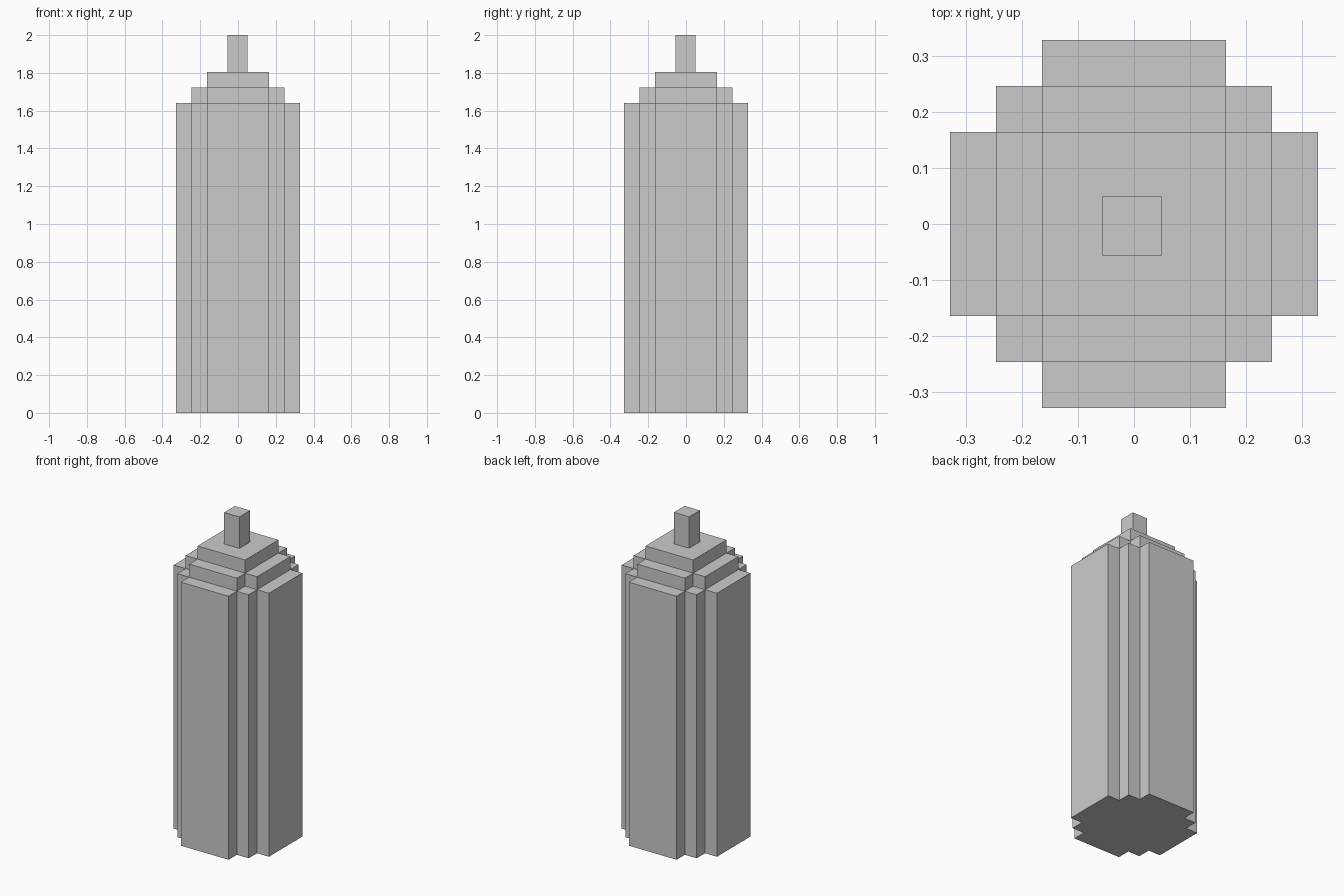
import bpy
import bmesh

cube = bpy.data.objects.get("Cube")
if cube:
    bpy.data.objects.remove(cube, do_unlink=True)

# One plain grey for the whole tower
grey = bpy.data.materials.new("light grey")
grey.use_nodes = True
GREY = (0.6, 0.6, 0.6, 1.0)
grey.diffuse_color = GREY
grey.node_tree.nodes["Principled BSDF"].inputs["Base Color"].default_value = GREY


def prism(name, outline, z0, z1):
    """Extrude a counter-clockwise outline from z0 up to z1."""
    bm = bmesh.new()
    base = bm.faces.new([bm.verts.new((x, y, z0)) for x, y in outline])
    top = bmesh.ops.extrude_face_region(bm, geom=[base], use_keep_orig=True)
    verts = [v for v in top["geom"] if isinstance(v, bmesh.types.BMVert)]
    bmesh.ops.translate(bm, verts=verts, vec=(0, 0, z1 - z0))
    bmesh.ops.recalc_face_normals(bm, faces=bm.faces)
    mesh = bpy.data.meshes.new(name)
    bm.to_mesh(mesh)
    bm.free()
    mesh.materials.append(grey)
    obj = bpy.data.objects.new(name, mesh)
    bpy.context.collection.objects.link(obj)
    return obj


def four_fold(quarter):
    """Repeat the corner points of one quadrant around the z axis."""
    points = []
    for _ in range(4):
        points += quarter
        quarter = [(-y, x) for x, y in quarter]
    return points


# Half widths of the core, the middle step and the outer wings
A, B, C = 0.164, 0.246, 0.328
# Heights of the roof steps
Z1, Z2, Z3 = 1.641, 1.722, 1.804

# Main shaft with stepped corners
prism("tower_shaft", four_fold([(C, A), (B, A), (B, B), (A, B), (A, C)]), 0, Z1)
# Cross-shaped roof step
prism("roof_cross_step", four_fold([(B, A), (A, A), (A, B)]), Z1, Z2)
# Square roof cap
prism("roof_cap", four_fold([(A, A)]), Z2, Z3)
# Slightly off-centre mast
M0, M1 = -0.056, 0.049
prism("roof_mast", [(M0, M0), (M1, M0), (M1, M1), (M0, M1)], Z3, 2.0)
